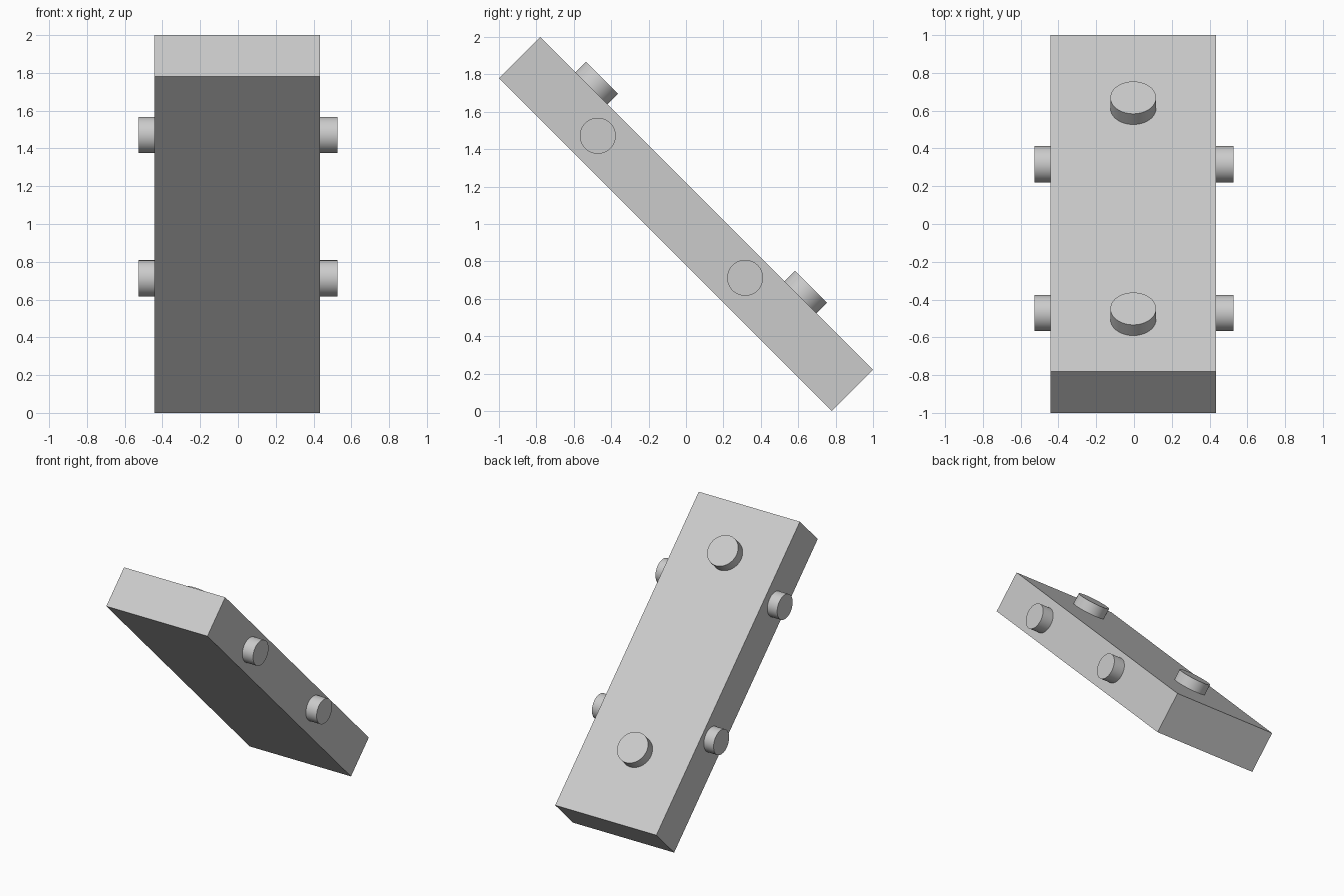
import bpy, math
from mathutils import Matrix, Vector

cube = bpy.data.objects.get("Cube")
if cube:
    bpy.data.objects.remove(cube, do_unlink=True)

# Single plain grey
grey = bpy.data.materials.new("light_grey")
grey.use_nodes = True
color = (0.6, 0.6, 0.6, 1)
grey.diffuse_color = color
grey.node_tree.nodes["Principled BSDF"].inputs["Base Color"].default_value = color

# Plank frame: local y runs down the slope, local z points out of the upper face
TILT = Matrix.Translation((0, 0, 1)) @ Matrix.Rotation(math.radians(-45), 4, "X")
LENGTH, THICK, HALF_W, OFFSET = 2.517, 0.312, 0.439, -0.004


def finish(name, local):
    ob = bpy.context.object
    ob.name = name
    ob.matrix_world = TILT @ local
    ob.data.materials.append(grey)
    return ob


def peg(name, start, end, radius):
    start, end = Vector(start), Vector(end)
    axis = end - start
    bpy.ops.mesh.primitive_cylinder_add(vertices=64, radius=radius, depth=axis.length)
    turn = axis.to_track_quat("Z", "Y").to_matrix().to_4x4()
    finish(name, Matrix.Translation((start + end) / 2) @ turn)
    bpy.ops.object.shade_smooth_by_angle(angle=math.radians(30))


# Leaning plank
bpy.ops.mesh.primitive_cube_add(size=1)
plank = finish("plank", Matrix.Translation((OFFSET, 0, 0)))
plank.data.transform(Matrix.Diagonal((2 * HALF_W, LENGTH, THICK, 1)))

# Face pegs on the upper side
for name, y in (("upper", -0.87), ("lower", 0.71)):
    peg(name + "_face_peg", (OFFSET, y, THICK / 2 - 0.03), (OFFSET, y, 0.236), 0.121)

# Edge pegs on both sides
for name, y, z in (("upper", -0.667, 0), ("lower", 0.427, 0.02)):
    for side, s in (("left", 1), ("right", -1)):
        peg(f"{name}_{side}_edge_peg", (s * 0.4, y, z), (s * 0.528, y, z), 0.096)
